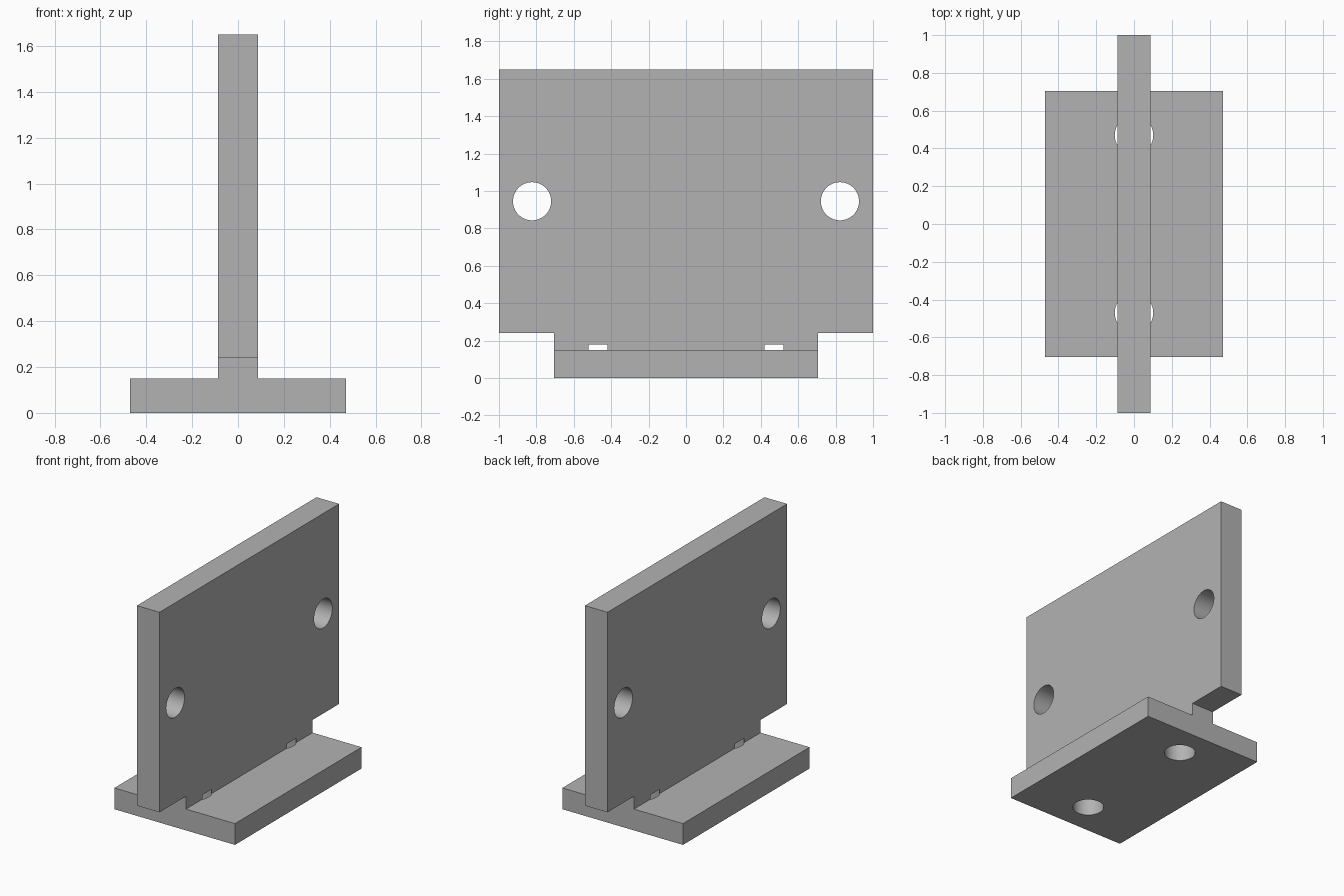
import bpy
import bmesh
from math import radians
from mathutils import Matrix, Vector

cube = bpy.data.objects.get("Cube")
if cube:
    bpy.data.objects.remove(cube, do_unlink=True)

# Material
grey = bpy.data.materials.new("plain_grey")
grey.use_nodes = True
colour = (0.45, 0.45, 0.45, 1)
grey.diffuse_color = colour
grey.node_tree.nodes["Principled BSDF"].inputs["Base Color"].default_value = colour


def make_object(name, bm):
    bmesh.ops.recalc_face_normals(bm, faces=bm.faces)
    mesh = bpy.data.meshes.new(name)
    bm.to_mesh(mesh)
    bm.free()
    mesh.materials.append(grey)
    obj = bpy.data.objects.new(name, mesh)
    bpy.context.collection.objects.link(obj)
    return obj


def extrude_profile(name, points, half_width):
    """Extrude a (y, z) outline symmetrically along x."""
    bm = bmesh.new()
    face = bm.faces.new([bm.verts.new((-half_width, y, z)) for y, z in points])
    geom = bmesh.ops.extrude_face_region(bm, geom=[face])["geom"]
    verts = [v for v in geom if isinstance(v, bmesh.types.BMVert)]
    bmesh.ops.translate(bm, verts=verts, vec=Vector((2 * half_width, 0, 0)))
    return make_object(name, bm)


def drill(name, centre, depth, axis):
    """Round cutter along x or z."""
    bm = bmesh.new()
    turn = Matrix.Rotation(radians(90), 4, "Y") if axis == "X" else Matrix()
    bmesh.ops.create_cone(bm, cap_ends=True, segments=64, radius1=HOLE_RADIUS,
                          radius2=HOLE_RADIUS, depth=depth,
                          matrix=Matrix.Translation(centre) @ turn)
    cutter = make_object(name, bm)
    cutter.hide_render = True
    return cutter


def combine(target, tool, operation):
    mod = target.modifiers.new(tool.name, "BOOLEAN")
    mod.operation = operation
    mod.solver = "EXACT"
    mod.object = tool
    bpy.context.view_layer.objects.active = target
    bpy.ops.object.modifier_apply(modifier=mod.name)
    bpy.data.objects.remove(tool, do_unlink=True)


HOLE_RADIUS = 0.102
BASE_TOP, SHOULDER, TOP = 0.15, 0.24, 1.65
FOOT = 0.705

# Flat base and upright plate with a narrower foot
bracket = extrude_profile("bracket", [(-FOOT, 0), (FOOT, 0), (FOOT, BASE_TOP),
                                      (-FOOT, BASE_TOP)], 0.47)
half = [(FOOT, 0), (FOOT, SHOULDER), (1, SHOULDER), (1, TOP)]
outline = half + [(-y, z) for y, z in reversed(half)]
combine(bracket, extrude_profile("upright_plate", outline, 0.088), "UNION")

# Through holes in the plate, blind holes from under the base
for side in (-1, 1):
    combine(bracket, drill("plate_hole", (0, side * 0.823, 0.945), 1, "X"), "DIFFERENCE")
    combine(bracket, drill("base_hole", (0, side * 0.47, 0.03), 0.3, "Z"), "DIFFERENCE")

# Smooth hole walls, sharp edges
bpy.ops.object.select_all(action="DESELECT")
bracket.select_set(True)
bpy.context.view_layer.objects.active = bracket
bpy.ops.object.shade_smooth_by_angle(angle=radians(30))
